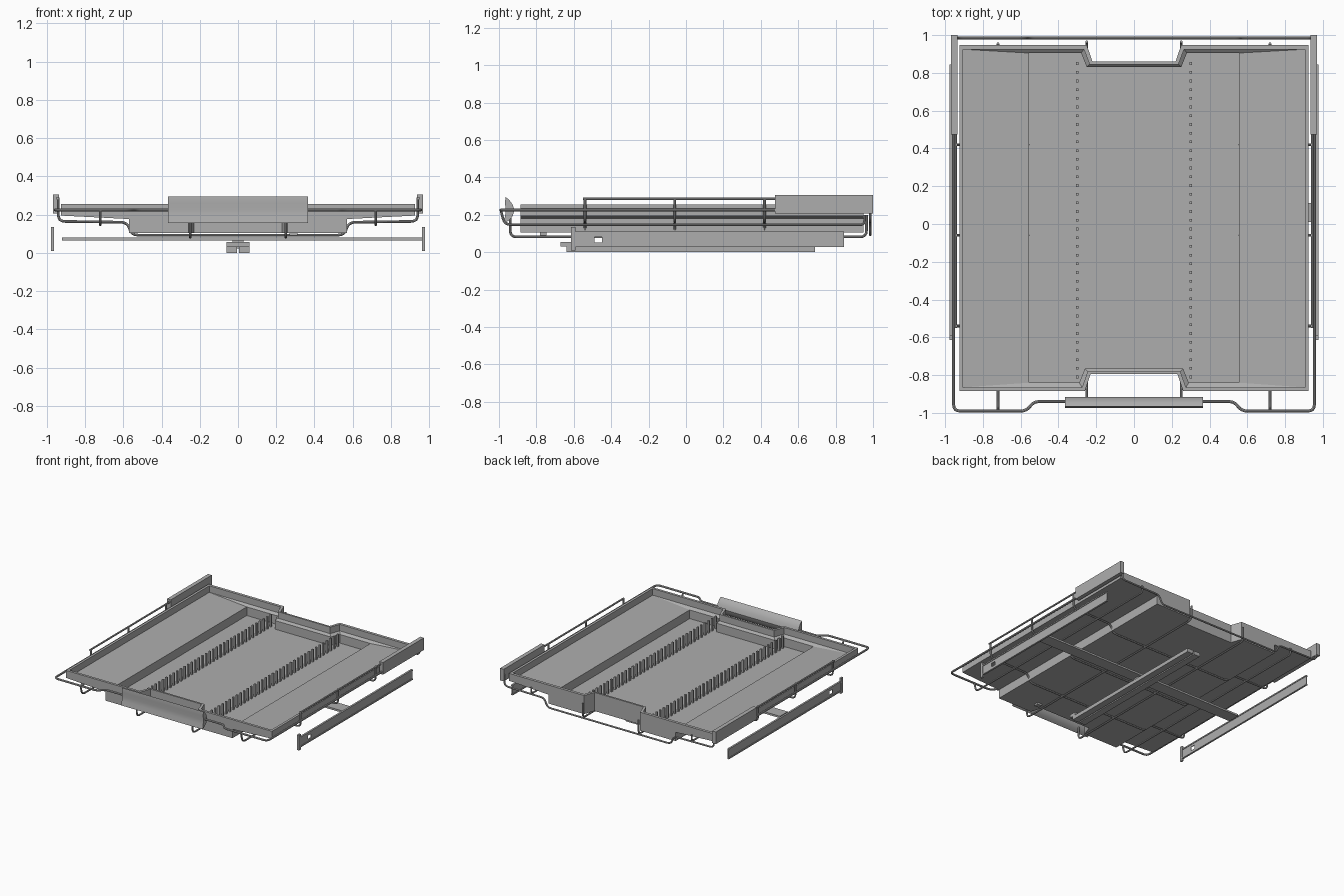
import bpy, bmesh
from mathutils import Vector

cube = bpy.data.objects.get("Cube")
if cube:
    bpy.data.objects.remove(cube, do_unlink=True)

grey = bpy.data.materials.new("grey")
grey.use_nodes = True
COLOR = (0.42, 0.42, 0.42, 1)
grey.diffuse_color = COLOR
grey.node_tree.nodes["Principled BSDF"].inputs["Base Color"].default_value = COLOR


def finish(name, bm):
    bmesh.ops.recalc_face_normals(bm, faces=bm.faces)
    mesh = bpy.data.meshes.new(name)
    bm.to_mesh(mesh)
    bm.free()
    mesh.materials.append(grey)
    obj = bpy.data.objects.new(name, mesh)
    bpy.context.collection.objects.link(obj)
    return obj


def add_box(bm, x0, x1, y0, y1, z0, z1):
    verts = bmesh.ops.create_cube(bm, size=1)["verts"]
    for v in verts:
        v.co = ((x0 + x1) / 2 + v.co.x * (x1 - x0),
                (y0 + y1) / 2 + v.co.y * (y1 - y0),
                (z0 + z1) / 2 + v.co.z * (z1 - z0))


def boxes(name, *specs):
    bm = bmesh.new()
    for spec in specs:
        add_box(bm, *spec)
    return finish(name, bm)


def rounded(points, r):
    """Replace each inner corner of a path with a short arc."""
    pts = [Vector(p) for p in points]
    out = [pts[0]]
    for a, b, c in zip(pts, pts[1:], pts[2:]):
        d = min(r, (a - b).length * 0.45, (c - b).length * 0.45)
        p, q = b + (a - b).normalized() * d, b + (c - b).normalized() * d
        for i in range(5):
            t = i / 4
            out.append(p * (1 - t) ** 2 + b * 2 * t * (1 - t) + q * t * t)
    return out + [pts[-1]]


def wire(name, points, radius=0.007, bend=0.035):
    path = rounded(points, bend)
    curve = bpy.data.curves.new(name, "CURVE")
    curve.dimensions = "3D"
    curve.bevel_depth = radius
    curve.bevel_resolution = 2
    curve.use_fill_caps = True
    spline = curve.splines.new("POLY")
    spline.points.add(len(path) - 1)
    for sp, p in zip(spline.points, path):
        sp.co = (*p, 1)
    curve.materials.append(grey)
    obj = bpy.data.objects.new(name, curve)
    bpy.context.collection.objects.link(obj)
    bpy.ops.object.select_all(action="DESELECT")
    obj.select_set(True)
    bpy.context.view_layer.objects.active = obj
    bpy.ops.object.convert(target="MESH")
    bpy.ops.object.shade_smooth_by_angle()


def mirrored(points):
    """Right half of a path joined to its mirror image."""
    return points + [(-x, y, z) for x, y, z in reversed(points)]


# Tray: one shell lofted through notched outlines, inner floor to underside
def outline(hx, front, back, inset, z):
    half = [(hx, front), (hx, back), (0.25 + inset, back), (0.22 + inset, 0.86 - inset)]
    low = [(0.23 + inset, -0.795 + inset), (0.26 + inset, front)]
    right = low + half
    left = [(-x, y) for x, y in reversed(right)]
    return [(x, y, z) for x, y in right + left]


rings = [outline(0.555, -0.84, 0.905, 0.03, 0.115),
         outline(0.555, -0.84, 0.905, 0.03, 0.185),
         outline(0.905, -0.865, 0.925, 0.015, 0.202),
         outline(0.905, -0.865, 0.925, 0.015, 0.255),
         outline(0.925, -0.885, 0.948, 0, 0.255),
         outline(0.925, -0.885, 0.948, 0, 0.195),
         outline(0.57, -0.885, 0.948, 0, 0.177),
         outline(0.57, -0.885, 0.948, 0, 0.105)]
bm = bmesh.new()
loops = [[bm.verts.new(p) for p in ring] for ring in rings]
for a, b in zip(loops, loops[1:]):
    for i in range(len(a)):
        j = (i + 1) % len(a)
        bm.faces.new((a[i], a[j], b[j], b[i]))
caps = [bm.faces.new(loops[0]), bm.faces.new(loops[-1])]
bmesh.ops.triangulate(bm, faces=caps)
finish("tray", bm)

# Two rows of comb teeth
for side, label in ((-1, "right"), (1, "left")):
    bm = bmesh.new()
    for i in range(37):
        y = -0.81 + i * 0.0461
        x = side * 0.3
        add_box(bm, x - 0.007, x + 0.007, y - 0.007, y + 0.007, 0.112, 0.215)
    finish(label + "_comb", bm)
boxes("tray_clip", (0.27, 0.31, -0.78, -0.745, 0.09, 0.107))

# Handle: extruded crescent
profile = [(-0.965, 0.295), (-0.945, 0.28), (-0.927, 0.255), (-0.917, 0.225),
           (-0.927, 0.192), (-0.95, 0.168), (-0.975, 0.155),
           (-0.968, 0.19), (-0.963, 0.225), (-0.968, 0.26)]
bm = bmesh.new()
face = bm.faces.new([bm.verts.new((-0.365, y, z)) for y, z in profile])
new = bmesh.ops.extrude_face_region(bm, geom=[face])["geom"]
bmesh.ops.translate(bm, vec=(0.73, 0, 0),
                    verts=[v for v in new if isinstance(v, bmesh.types.BMVert)])
handle = finish("handle", bm)
bpy.ops.object.select_all(action="DESELECT")
handle.select_set(True)
bpy.context.view_layer.objects.active = handle
bpy.ops.object.shade_smooth_by_angle()

# Main frame wire around the sides and front
wire("frame_wire", mirrored([(0.955, 0.97, 0.225), (0.955, -0.99, 0.225),
                             (0.57, -0.99, 0.225), (0.53, -0.94, 0.225),
                             (0.33, -0.94, 0.225)]), 0.008)

# Cross wires under the tray, and the rear wire
for name, y, top in (("front_cross_wire", -0.54, 0.29), ("middle_cross_wire", -0.06, 0.29),
                     ("back_cross_wire", 0.42, 0.29), ("rear_wire", 0.985, 0.26)):
    wire(name, mirrored([(0.94, y, top), (0.94, y, 0.165), (0.58, y, 0.16),
                         (0.555, y, 0.093), (0.45, y, 0.093)]))

for side, label in ((-1, "right"), (1, "left")):
    # Lengthwise wires carrying the tray
    wire(label + "_inner_wire", [(side * 0.25, -0.94, 0.225), (side * 0.25, -0.94, 0.082),
                                 (side * 0.25, 0.965, 0.082), (side * 0.25, 0.965, 0.2)])
    wire(label + "_outer_wire", [(side * 0.72, -0.99, 0.225), (side * 0.72, -0.97, 0.147),
                                 (side * 0.72, 0.955, 0.147), (side * 0.72, 0.955, 0.2)])
    # Upper guard wire and corner block
    wire(label + "_guard_wire", [(side * 0.945, -0.55, 0.285), (side * 0.945, 0.5, 0.285)])
    boxes(label + "_corner_block", (side * 0.935, side * 0.968, 0.475, 1.0, 0.207, 0.305))
    # Side rail: web with a square hole, flanges and a front stop
    x0, x1, xf = side * 0.966, side * 0.972, side * 0.977
    boxes(label + "_rail",
          (x0, x1, -0.6, -0.49, 0.03, 0.11), (x0, x1, -0.45, 0.845, 0.03, 0.11),
          (x0, x1, -0.49, -0.45, 0.03, 0.052), (x0, x1, -0.49, -0.45, 0.082, 0.11),
          (side * 0.962, xf, -0.6, 0.845, 0.1, 0.11),
          (side * 0.962, xf, -0.6, 0.845, 0.027, 0.037),
          (side * 0.962, xf, -0.615, -0.59, 0.01, 0.135))

# Water arm below: crossbar, twin channel and hooked front end
boxes("crossbar", (-0.92, 0.97, 0.01, 0.11, 0.065, 0.08))
boxes("centre_channel", (-0.06, -0.005, -0.64, 0.69, 0, 0.03),
      (0.005, 0.06, -0.64, 0.69, 0, 0.03), (-0.06, 0.06, -0.63, 0.69, 0.022, 0.03),
      (-0.03, 0.03, 0.03, 0.09, 0.03, 0.066))
boxes("channel_hook", (-0.06, 0.06, -0.67, -0.61, 0.03, 0.056))
